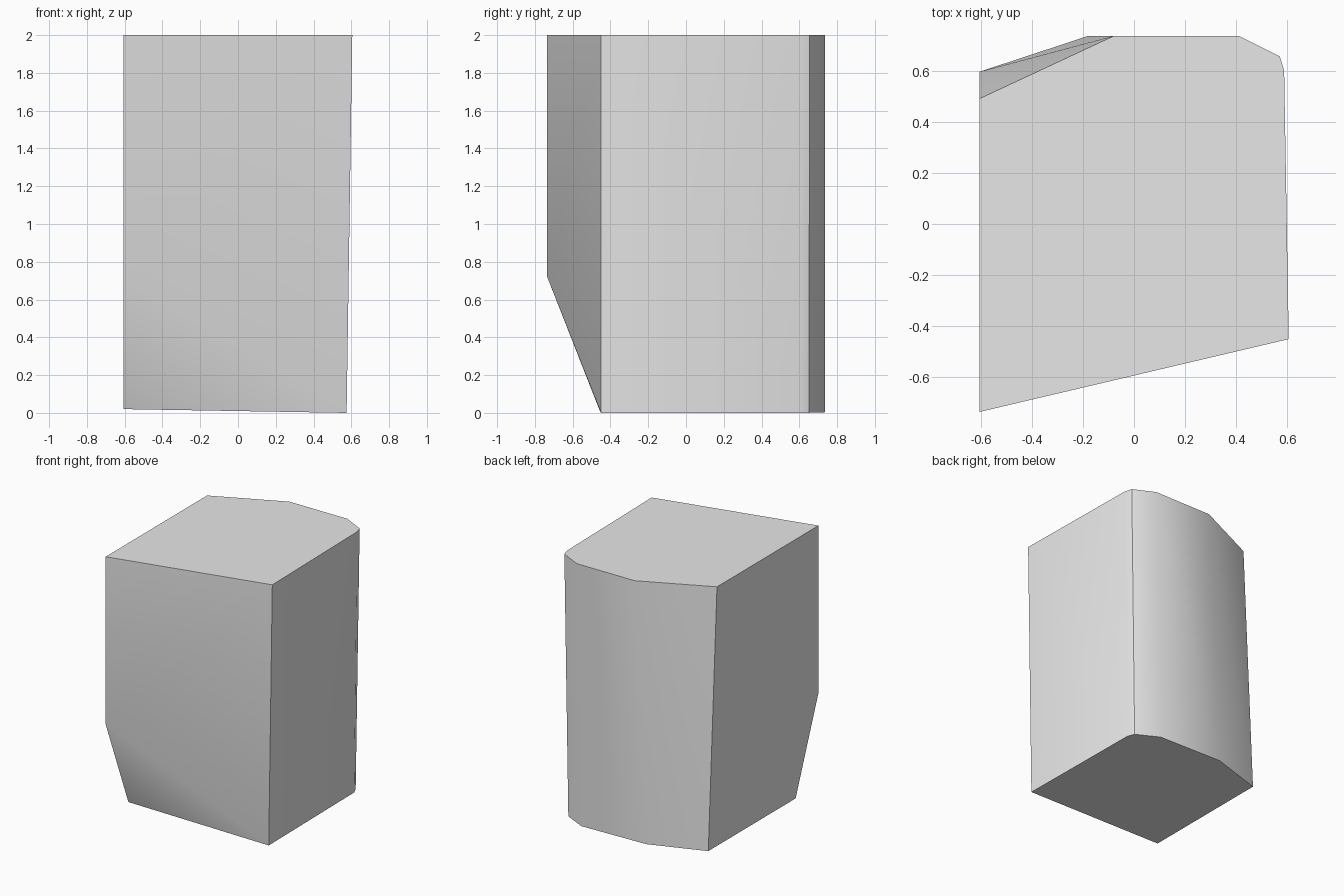
import bpy
import bmesh
from math import radians

cube = bpy.data.objects.get("Cube")
if cube:
    bpy.data.objects.remove(cube, do_unlink=True)

# Matte grey for the whole block
grey = bpy.data.materials.new("plain_grey")
grey.use_nodes = True
colour = (0.8, 0.8, 0.8, 1)
grey.diffuse_color = colour
grey.node_tree.nodes["Principled BSDF"].inputs["Base Color"].default_value = colour

# Outlines of the two ends, counter-clockwise from the front right corner
TOP = [(-.605, -.735), (.605, -.45), (.587, .6), (.57, .655),
       (.41, .735), (-.08, .735), (-.605, .49)]
BASE = [(-.605, -.46), (.575, -.45), (.562, .6), (.54, .65),
        (.37, .735), (-.18, .735), (-.605, .595)]


def base_height(x):
    """The underside rises slightly towards -x."""
    return max(0, .017 * (.575 - x))


bm = bmesh.new()
top = [bm.verts.new((x, y, 2)) for x, y in TOP]
base = [bm.verts.new((x, y, base_height(x))) for x, y in BASE]
fold = bm.verts.new((-.605, -.735, .72))

# End caps
bm.faces.new(top)
bm.faces.new(base[::-1])

# Front, folding back below the corner point
for tri in ((fold, base[0], base[1]), (fold, base[1], top[1]),
            (fold, top[1], top[0])):
    bm.faces.new(tri)

# Side and rounded back, split along the twist
for i in range(1, 6):
    bm.faces.new((base[i], base[i + 1], top[i]))
    bm.faces.new((base[i + 1], top[i + 1], top[i]))

# Flat side with the cut lower front corner
bm.faces.new((base[6], base[0], fold, top[0], top[6]))

bmesh.ops.recalc_face_normals(bm, faces=bm.faces)
mesh = bpy.data.meshes.new("block")
bm.to_mesh(mesh)
bm.free()
mesh.materials.append(grey)

block = bpy.data.objects.new("block", mesh)
bpy.context.collection.objects.link(block)
bpy.context.view_layer.objects.active = block
block.select_set(True)
bpy.ops.object.shade_smooth_by_angle(angle=radians(40))
